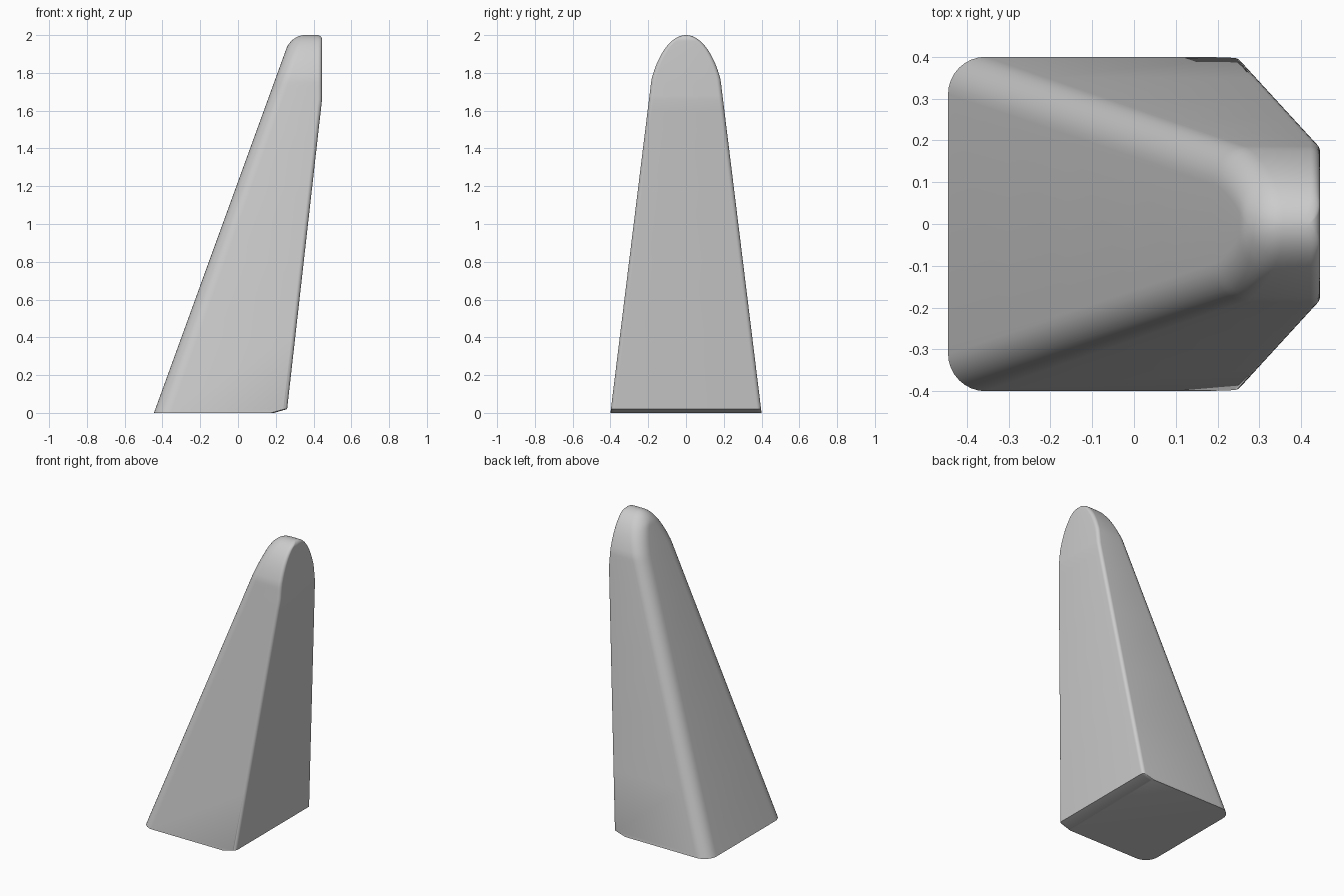
import bpy, bmesh, math

cube = bpy.data.objects.get("Cube")
if cube:
    bpy.data.objects.remove(cube, do_unlink=True)

HEIGHT = 2.0
STEPS = 8        # segments per rounded corner


def lerp(a, b, t):
    return a + (b - a) * max(0.0, min(1.0, t))


def half_width(z):
    """Straight taper that runs into an elliptical dome."""
    taper = 0.4 - 0.123 * z
    if z <= 1.5:
        return taper
    dome = 0.216 * math.sqrt(max(0.0, 1 - ((z - 1.5) / 0.5) ** 2))
    return max(0.004, min(taper, dome))


def round_over(z, radius):
    """Inset that rolls an edge over into the top."""
    t = max(0.0, (z - HEIGHT + radius) / radius)
    return radius * (1 - math.sqrt(max(0.0, 1 - t * t)))


def section(z):
    """Horizontal rounded rectangle, wide radius on the sloping side."""
    w = half_width(z)
    slope = -0.445 + 0.3635 * z
    left = slope + round_over(z, 0.07)
    left_rx = max(0.004, slope + lerp(0.09, 0.075, z / HEIGHT) - left)
    if z < 0.02:
        right = lerp(0.19, 0.26, z / 0.02)
    else:
        right = lerp(0.26, 0.445, (z - 0.02) / 1.64)
    right -= round_over(z, 0.025)
    left_ry, right_ry = min(0.09, w * 0.98), min(0.022, w * 0.5)
    right_rx = 0.022
    corners = [(right, 1, right_rx, right_ry, 0), (left, -1, left_rx, left_ry, 90),
               (left, -1, left_rx, left_ry, 180), (right, 1, right_rx, right_ry, 270)]
    points = []
    for x, side, rx, ry, start in corners:
        sign_y = 1 if start < 180 else -1
        for i in range(STEPS + 1):
            a = math.radians(start + 90 * i / STEPS)
            points.append((x - side * rx + rx * math.cos(a),
                           sign_y * (w - ry) + ry * math.sin(a), z))
    return points


# Section heights: straight body, then dome
heights = [0, 0.02, 0.4, 0.8, 1.2, 1.5, 1.6, 1.66]
heights += [1.5 + 0.5 * math.sin(math.radians(a)) for a in range(21, 91, 3)]

# Loft the sections into one solid
bm = bmesh.new()
rings = [[bm.verts.new(p) for p in section(z)] for z in heights]
for lower, upper in zip(rings, rings[1:]):
    for i in range(len(lower)):
        j = (i + 1) % len(lower)
        bm.faces.new((lower[i], lower[j], upper[j], upper[i]))
bm.faces.new(rings[0][::-1])
bm.faces.new(rings[-1])
bmesh.ops.recalc_face_normals(bm, faces=bm.faces)
mesh = bpy.data.meshes.new("sloped_fin")
bm.to_mesh(mesh)
bm.free()
fin = bpy.data.objects.new("sloped_fin", mesh)
bpy.context.collection.objects.link(fin)

# Plain grey material
grey = bpy.data.materials.new("light_grey")
grey.use_nodes = True
colour = (0.6, 0.6, 0.6, 1)
grey.diffuse_color = colour
grey.node_tree.nodes["Principled BSDF"].inputs["Base Color"].default_value = colour
mesh.materials.append(grey)

bpy.ops.object.select_all(action='DESELECT')
fin.select_set(True)
bpy.context.view_layer.objects.active = fin
bpy.ops.object.shade_smooth_by_angle(angle=math.radians(35))
